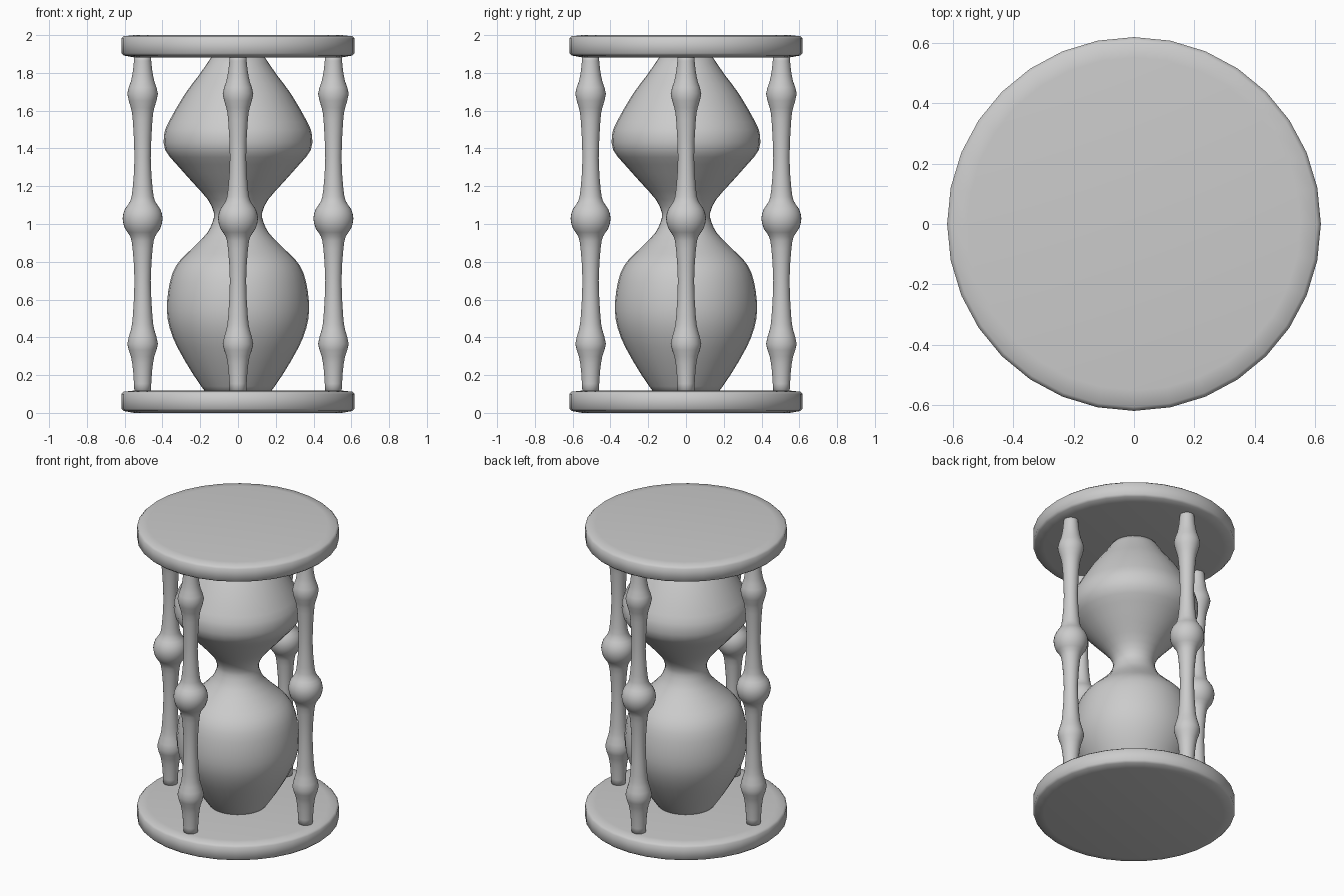
import bpy, bmesh, math
from mathutils import Matrix, Vector

if "Cube" in bpy.data.objects:
    bpy.data.objects.remove(bpy.data.objects["Cube"])

grey = bpy.data.materials.new("plain grey")
grey.use_nodes = True
tone = (0.6, 0.6, 0.6, 1)
grey.diffuse_color = tone
grey.node_tree.nodes["Principled BSDF"].inputs["Base Color"].default_value = tone


def turned(name, profile, location=(0, 0, 0), sides=32, sharp=180):
    """Spin a (radius, height) profile around z and cap both ends."""
    bm = bmesh.new()
    verts = [bm.verts.new((r, 0, z)) for r, z in profile]
    edges = [bm.edges.new(pair) for pair in zip(verts, verts[1:])]
    bmesh.ops.spin(bm, geom=verts + edges, axis=(0, 0, 1), cent=(0, 0, 0),
                   angle=math.tau, steps=sides, use_duplicate=False)
    bmesh.ops.remove_doubles(bm, verts=bm.verts, dist=0.0005)
    rims = [e for e in bm.edges if e.is_boundary]
    bmesh.ops.holes_fill(bm, edges=rims, sides=0)
    bmesh.ops.recalc_face_normals(bm, faces=bm.faces)
    mesh = bpy.data.meshes.new(name)
    bm.to_mesh(mesh)
    bm.free()
    mesh.materials.append(grey)
    obj = bpy.data.objects.new(name, mesh)
    obj.location = location
    bpy.context.collection.objects.link(obj)
    bpy.ops.object.select_all(action="DESELECT")
    obj.select_set(True)
    bpy.context.view_layer.objects.active = obj
    bpy.ops.object.shade_smooth_by_angle(angle=math.radians(sharp))
    return obj


def rounded(points, steps=3):
    """Pass a smooth curve through the profile points."""
    out = []
    padded = [points[0]] + points + [points[-1]]
    for a, b, c, d in zip(padded, padded[1:], padded[2:], padded[3:]):
        a, b, c, d = map(Vector, (a, b, c, d))
        for i in range(steps):
            t = i / steps
            out.append(b + 0.5 * t * (c - a + t * (2*a - 5*b + 4*c - d
                       + t * (3*b - a - 3*c + d))))
    return out + [Vector(points[-1])]


# End discs with softly rounded rims
disc = [(0.55, 0), (0.605, 0.01), (0.618, 0.022),
        (0.618, 0.1), (0.605, 0.112), (0.55, 0.118)]
turned("bottom_disc", disc, sharp=50)
turned("top_disc", disc, (0, 0, 1.882), sharp=50)

# Glass with two bulbs and a narrow neck
glass = [(0.165, 0.1), (0.235, 0.2), (0.32, 0.345), (0.362, 0.45),
         (0.376, 0.54), (0.37, 0.64), (0.347, 0.74), (0.305, 0.81),
         (0.24, 0.872), (0.165, 0.95), (0.135, 1.01), (0.128, 1.06),
         (0.16, 1.13), (0.24, 1.22), (0.325, 1.315), (0.385, 1.39),
         (0.392, 1.47), (0.367, 1.54), (0.28, 1.69), (0.205, 1.79),
         (0.13, 1.9)]
turned("glass", rounded(glass, 2))

# Four turned posts
post = [(0.043, 0.1), (0.05, 0.22), (0.062, 0.3), (0.081, 0.365),
        (0.062, 0.44), (0.052, 0.51), (0.043, 0.7), (0.053, 0.87),
        (0.066, 0.935), (0.093, 0.975), (0.106, 1.03), (0.093, 1.08),
        (0.066, 1.12), (0.053, 1.185), (0.043, 1.35), (0.052, 1.55),
        (0.062, 1.615), (0.081, 1.69), (0.062, 1.755), (0.05, 1.82),
        (0.043, 1.9)]
for side, x, y in (("left", 1, 0), ("back", 0, 1), ("right", -1, 0), ("front", 0, -1)):
    turned(side + "_post", rounded(post, 2), (0.505 * x, 0.505 * y, 0))
